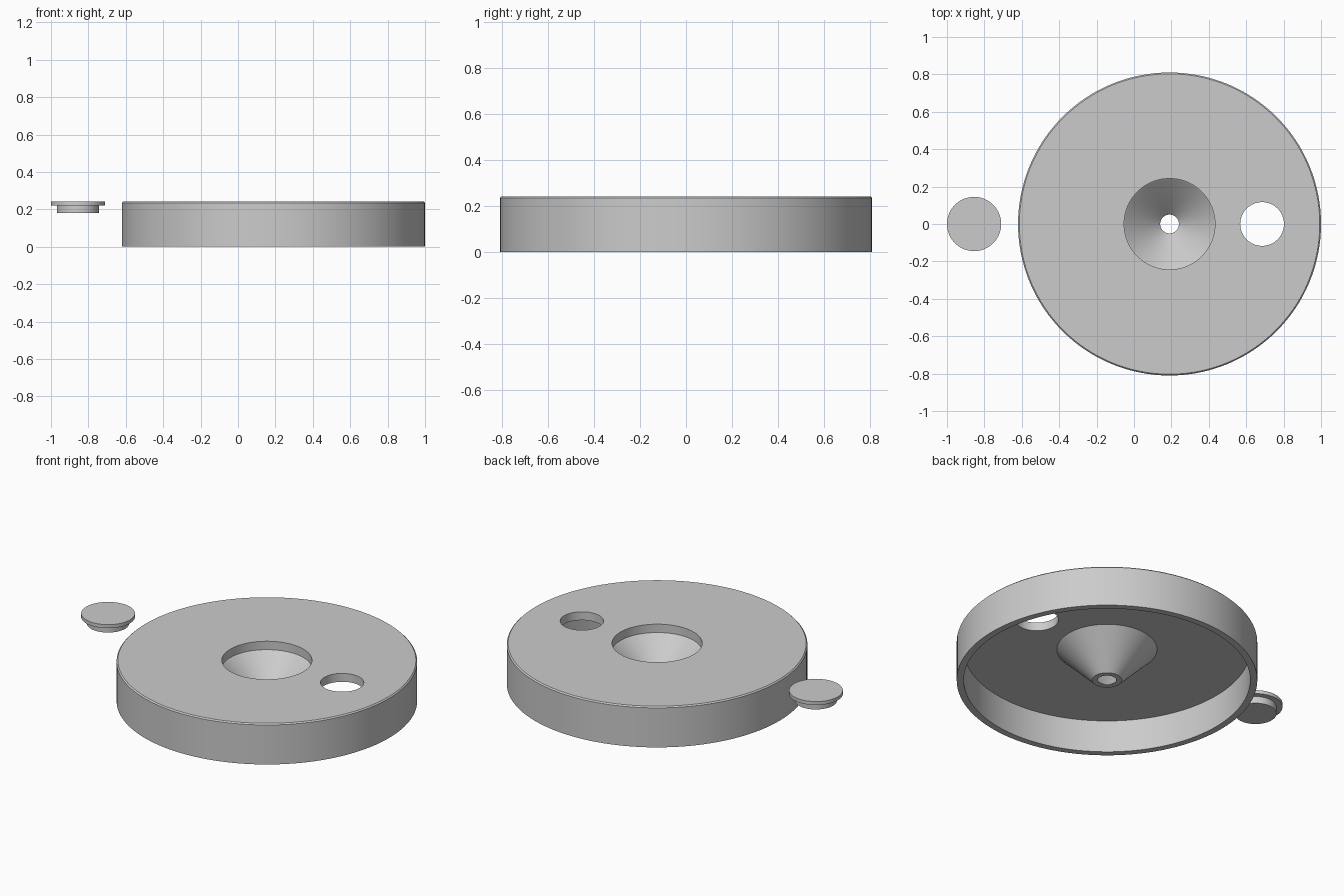
import bpy, bmesh, math

cube = bpy.data.objects.get("Cube")
if cube:
    bpy.data.objects.remove(cube, do_unlink=True)

grey = bpy.data.materials.new("plain_grey")
grey.use_nodes = True
tone = (0.6, 0.6, 0.6, 1)
grey.diffuse_color = tone
grey.node_tree.nodes["Principled BSDF"].inputs["Base Color"].default_value = tone

TOP = 0.242        # upper surface of lid and plug
UNDER = 0.192      # underside of the lid plate


def lathe(name, profile, x, steps=128, closed=False):
    """Spin an (r, z) profile about a vertical axis at x."""
    bm = bmesh.new()
    verts = [bm.verts.new((r, 0, z)) for r, z in profile]
    pairs = list(zip(verts, verts[1:]))
    if closed:
        pairs.append((verts[-1], verts[0]))
    edges = [bm.edges.new(p) for p in pairs]
    bmesh.ops.spin(bm, geom=verts + edges, cent=(0, 0, 0), axis=(0, 0, 1),
                   angle=math.tau, steps=steps, use_merge=True)
    bmesh.ops.remove_doubles(bm, verts=bm.verts[:], dist=1e-5)
    bmesh.ops.recalc_face_normals(bm, faces=bm.faces[:])
    mesh = bpy.data.meshes.new(name)
    bm.to_mesh(mesh)
    bm.free()
    mesh.materials.append(grey)
    obj = bpy.data.objects.new(name, mesh)
    obj.location.x = x
    bpy.context.collection.objects.link(obj)
    return obj


def activate(obj):
    bpy.ops.object.select_all(action='DESELECT')
    obj.select_set(True)
    bpy.context.view_layer.objects.active = obj


# Hollow lid with a chamfered rim and a central funnel
lid = lathe("funnel_lid", [
    (0.81, 0), (0.81, TOP - 0.007), (0.803, TOP),      # outer wall
    (0.243, TOP), (0.243, UNDER), (0.235, UNDER - 0.006),  # funnel mouth
    (0.05, 0.002), (0.05, 0), (0.08, 0),               # spout
    (0.27, UNDER), (0.772, UNDER), (0.772, 0),         # underside
], 0.19, closed=True)

# Round filling hole through the plate
cutter = lathe("hole_cutter", [(0, 0.1), (0.117, 0.1), (0.117, 0.4), (0, 0.4)],
               0.685, steps=64)
cutter.hide_render = True
bpy.context.view_layer.update()
cut = lid.modifiers.new("filling_hole", 'BOOLEAN')
cut.operation = 'DIFFERENCE'
cut.solver = 'EXACT'
cut.object = cutter
activate(lid)
bpy.ops.object.modifier_apply(modifier=cut.name)
bpy.data.objects.remove(cutter, do_unlink=True)

# Loose flanged plug for the filling hole
plug = lathe("hole_plug", [
    (0, 0.18), (0.113, 0.18), (0.113, 0.221),
    (0.145, 0.221), (0.145, TOP), (0, TOP),
], -0.855, steps=64)

for part in (lid, plug):
    activate(part)
    bpy.ops.object.shade_smooth_by_angle(angle=math.radians(25))
